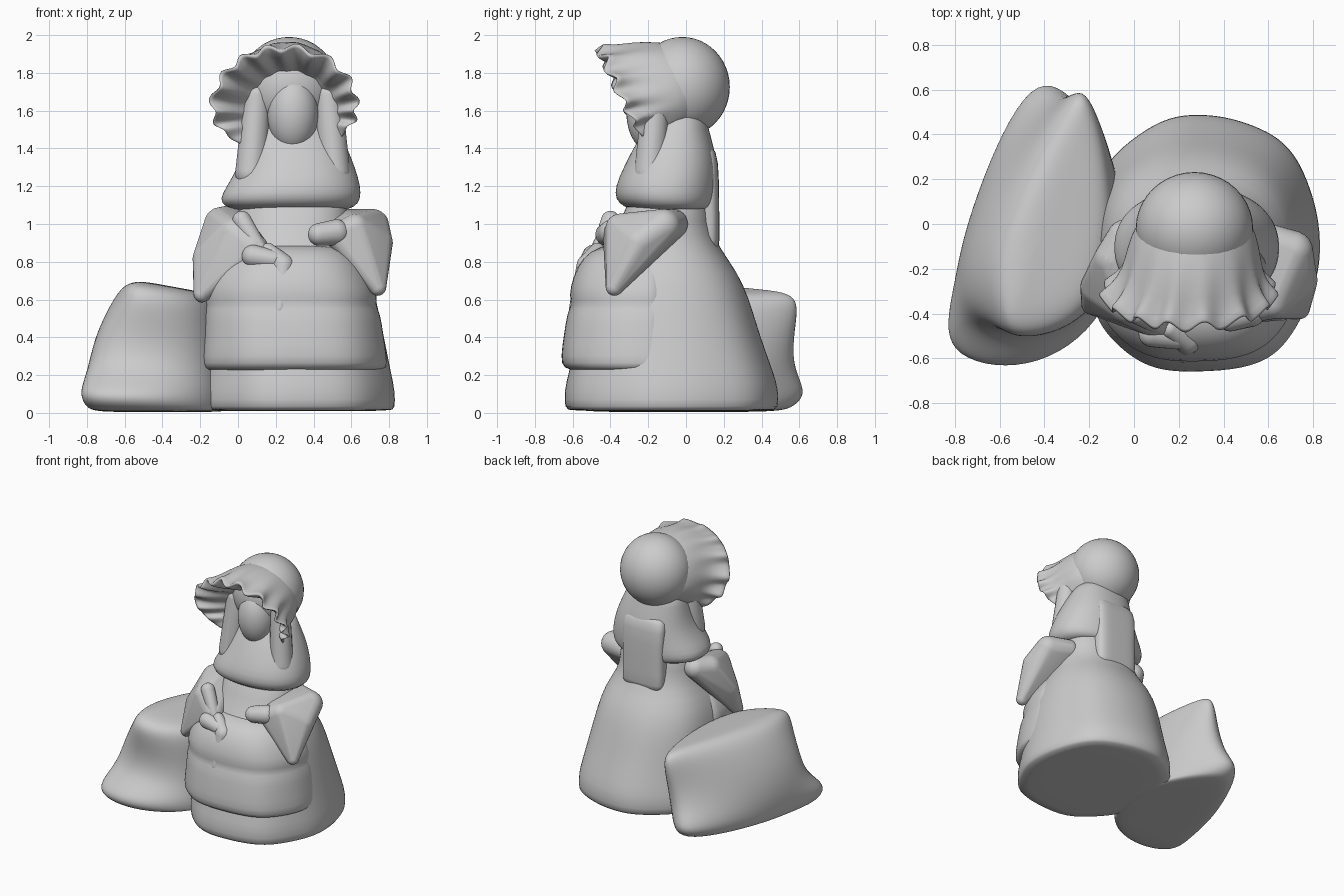
import bpy, bmesh
from math import sin, cos, pi, radians
from mathutils import Vector, Matrix


def finish(name, bm, subsurf=0, angle=50):
    bmesh.ops.recalc_face_normals(bm, faces=bm.faces[:])
    me = bpy.data.meshes.new(name)
    bm.to_mesh(me)
    bm.free()
    me.polygons.foreach_set("use_smooth", [True] * len(me.polygons))
    if not subsurf:
        me.set_sharp_from_angle(angle=radians(angle))
    ob = bpy.data.objects.new(name, me)
    bpy.context.collection.objects.link(ob)
    if subsurf:
        m = ob.modifiers.new("smooth", 'SUBSURF')
        m.levels = m.render_levels = subsurf
    return ob


def loft(name, rings, subsurf=1):
    """Skin a stack of closed rings and cap both ends."""
    bm = bmesh.new()
    rows = [[bm.verts.new(p) for p in r] for r in rings]
    n = len(rows[0])
    for a, b in zip(rows, rows[1:]):
        for i in range(n):
            bm.faces.new((a[i], a[(i + 1) % n], b[(i + 1) % n], b[i]))
    for row in (rows[0], rows[-1]):
        c = bm.verts.new(sum((v.co for v in row), Vector()) / n)
        for i in range(n):
            bm.faces.new((row[i], row[(i + 1) % n], c))
    return finish(name, bm, subsurf)


def garment(name, levels, power=2.3, folds=0.0, cy=None, n=48):
    """Loft of level = (z, xmin, xmax, ymin, ymax) rounded outlines."""
    rings = []
    for z, x0, x1, y0, y1 in levels:
        cx, c_y = (x0 + x1) / 2, (y0 + y1) / 2 if cy is None else cy
        ring = []
        for i in range(n):
            a = 2 * pi * i / n
            c, s = cos(a), sin(a)
            f = 1 + folds * max(0, 1 - z) * (cos(7 * a + 0.6) + 0.6 * cos(4 * a))
            ux = abs(c) ** (2 / power) * (1 if c > 0 else -1) * f
            uy = abs(s) ** (2 / power) * f
            ring.append((cx + ux * (x1 - x0) / 2,
                         c_y + (uy * (y1 - c_y) if s > 0 else uy * (y0 - c_y)), z))
        rings.append(ring)
    return loft(name, rings)


def blob(name, balls):
    """Convex hull around balls (x, y, z, radius): sleeves, hands, cloth."""
    bm = bmesh.new()
    for x, y, z, r in balls:
        bmesh.ops.create_icosphere(bm, subdivisions=3, radius=r,
                                   matrix=Matrix.Translation((x, y, z)))
    res = bmesh.ops.convex_hull(bm, input=bm.verts[:])
    junk = {g for g in res["geom_interior"] + res["geom_unused"]
            if isinstance(g, bmesh.types.BMVert)}
    bmesh.ops.delete(bm, geom=list(junk), context='VERTS')
    return finish(name, bm)


def ball(name, loc, scale):
    bm = bmesh.new()
    bmesh.ops.create_uvsphere(bm, u_segments=40, v_segments=24, radius=1,
                              matrix=Matrix.Translation(loc) @ Matrix.Diagonal((*scale, 1)))
    return finish(name, bm)


# Skirt, with a body rising into the shoulders
garment("skirt", [
    (0.01, -.18, .81, -.62, .46), (0.02, -.20, .825, -.64, .48),
    (0.12, -.20, .825, -.645, .485), (0.21, -.18, .805, -.62, .46),
    (0.40, -.17, .77, -.58, .39), (0.60, -.16, .73, -.56, .335),
    (0.75, -.12, .69, -.50, .27), (0.88, -.04, .61, -.42, .17),
    (1.00, .00, .58, -.35, .13), (1.20, .02, .58, -.28, .13)],
    folds=0.012)

# Apron wrapped over the front, in two tiers
garment("apron", [
    (0.22, -.15, .74, -.58, -.05), (0.235, -.19, .785, -.65, -.02),
    (0.29, -.195, .785, -.665, -.02), (0.42, -.18, .765, -.645, -.03),
    (0.53, -.18, .75, -.63, -.03), (0.57, -.165, .725, -.605, -.04),
    (0.62, -.18, .74, -.62, -.04), (0.72, -.15, .70, -.60, -.06),
    (0.82, -.08, .64, -.55, -.08), (0.89, .0, .56, -.46, -.10)],
    power=2.5, folds=0.012, cy=-.2)

# Shawl over the shoulders
garment("shawl", [
    (1.07, .00, .56, -.26, .12), (1.09, -.07, .62, -.33, .145),
    (1.13, -.10, .65, -.375, .16), (1.20, -.06, .65, -.375, .165),
    (1.30, .00, .62, -.33, .165), (1.40, .03, .58, -.28, .15),
    (1.50, .05, .53, -.22, .12), (1.60, .08, .48, -.15, .10)], power=2.2)

# Cloth panel hanging down the back
garment("back_panel", [
    (0.86, .12, .44, .02, .165), (0.88, .10, .46, .0, .18),
    (1.10, .11, .45, .0, .175), (1.35, .10, .46, .0, .175),
    (1.42, .12, .44, .0, .14)], power=4, n=32)

# Sleeves and hands
blob("sleeve_left", [(.57, -.07, 1.0, .08), (.71, -.12, .99, .09),
                     (.735, -.25, .90, .085), (.62, -.35, .98, .075),
                     (.53, -.37, .94, .07), (.74, -.38, .665, .045)])
blob("hand_left", [(.43, -.42, .945, .06), (.52, -.39, .955, .07)])
blob("sleeve_right", [(-.04, -.06, 1.02, .08), (-.09, -.16, 1.0, .09),
                      (-.16, -.28, .82, .08), (-.02, -.36, .95, .09),
                      (.08, -.42, .87, .08), (-.19, -.36, .63, .045)])
blob("hand_right", [(.08, -.49, .83, .06), (.19, -.51, .81, .05)])

# Apron bow folds below the waist
blob("bow_fold", [(.16, -.47, .86, .04), (.24, -.52, .78, .06), (.22, -.59, .55, .03)])
blob("bow_tail", [(.02, -.40, 1.02, .05), (.12, -.46, .86, .04)])

# Face, and the hair lock on each side of it
ball("face", (.29, -.18, 1.585), (.135, .135, .205))
for side, label in ((-1, "right"), (1, "left")):
    blob("hair_lock_" + label, [(.29 + side * .19, -.16, 1.68, .07),
                                (.29 + side * .22, -.19, 1.27, .085)])

# Bonnet crown
ball("bonnet_crown", (.27, -.02, 1.725), (.262, .252, .265))

# Bonnet band widening into a ruffled brim, then turning in around the face
rings = []
for y, rx, rz, cz, cx, tilt, amp in (
        (.06, .20, .21, 1.70, .27, .02, 0), (.00, .26, .255, 1.69, .27, .03, 0),
        (-.10, .295, .295, 1.67, .265, .05, 0), (-.20, .31, .315, 1.65, .26, .08, .006),
        (-.27, .345, .305, 1.635, .25, .12, .018), (-.32, .395, .325, 1.62, .245, .14, .036),
        (-.335, .38, .31, 1.62, .245, .14, .036), (-.27, .285, .235, 1.61, .26, .09, .012),
        (-.15, .22, .20, 1.60, .28, .03, 0)):
    ring = []
    for i in range(96):
        a = 2 * pi * i / 96
        up = min(1, max(0, (sin(a) + .8) / .5))
        w = amp * up * sin(15 * a + .7 * sin(3 * a))
        low = .78 if sin(a) < 0 else 1
        ring.append((cx + (rx + w * .6) * cos(a),
                     y - tilt * sin(a) + w * .7,
                     cz + (rz * low + w * .6) * sin(a)))
    rings.append(ring)
loft("bonnet_brim", rings)

# Slumped sack beside the figure: eight-cornered levels from floor to top
sack = [
    (.005, (-.76, -.5, -.48, -.58, -.1, -.42, 0, .1, -.22, .42, -.42, .56, -.68, .1, -.76, -.3)),
    (.03, (-.84, -.57, -.48, -.66, -.1, -.44, 0, .1, -.23, .5, -.45, .66, -.72, .1, -.79, -.3)),
    (.11, (-.90, -.62, -.47, -.70, -.1, -.43, 0, .1, -.24, .54, -.46, .76, -.73, .1, -.81, -.3)),
    (.24, (-.78, -.46, -.46, -.52, -.12, -.41, 0, .1, -.21, .56, -.42, .62, -.73, .12, -.81, -.26)),
    (.42, (-.72, -.43, -.50, -.50, -.13, -.42, -.02, .1, -.19, .59, -.35, .58, -.67, .14, -.78, -.22)),
    (.62, (-.62, -.43, -.54, -.56, -.14, -.44, -.05, .1, -.19, .63, -.29, .61, -.56, .15, -.68, -.2)),
    (.69, (-.59, -.39, -.53, -.49, -.17, -.40, -.1, .1, -.20, .58, -.27, .55, -.48, .12, -.60, -.17)),
    (.70, (-.52, -.28, -.48, -.32, -.24, -.28, -.2, .1, -.24, .38, -.28, .36, -.40, .12, -.48, -.12))]
loft("sack", [[(x, y, z * (1 - .26 * max(0, x + .52)))
               for x, y in zip(p[::2], p[1::2])] for z, p in sack], subsurf=3)
